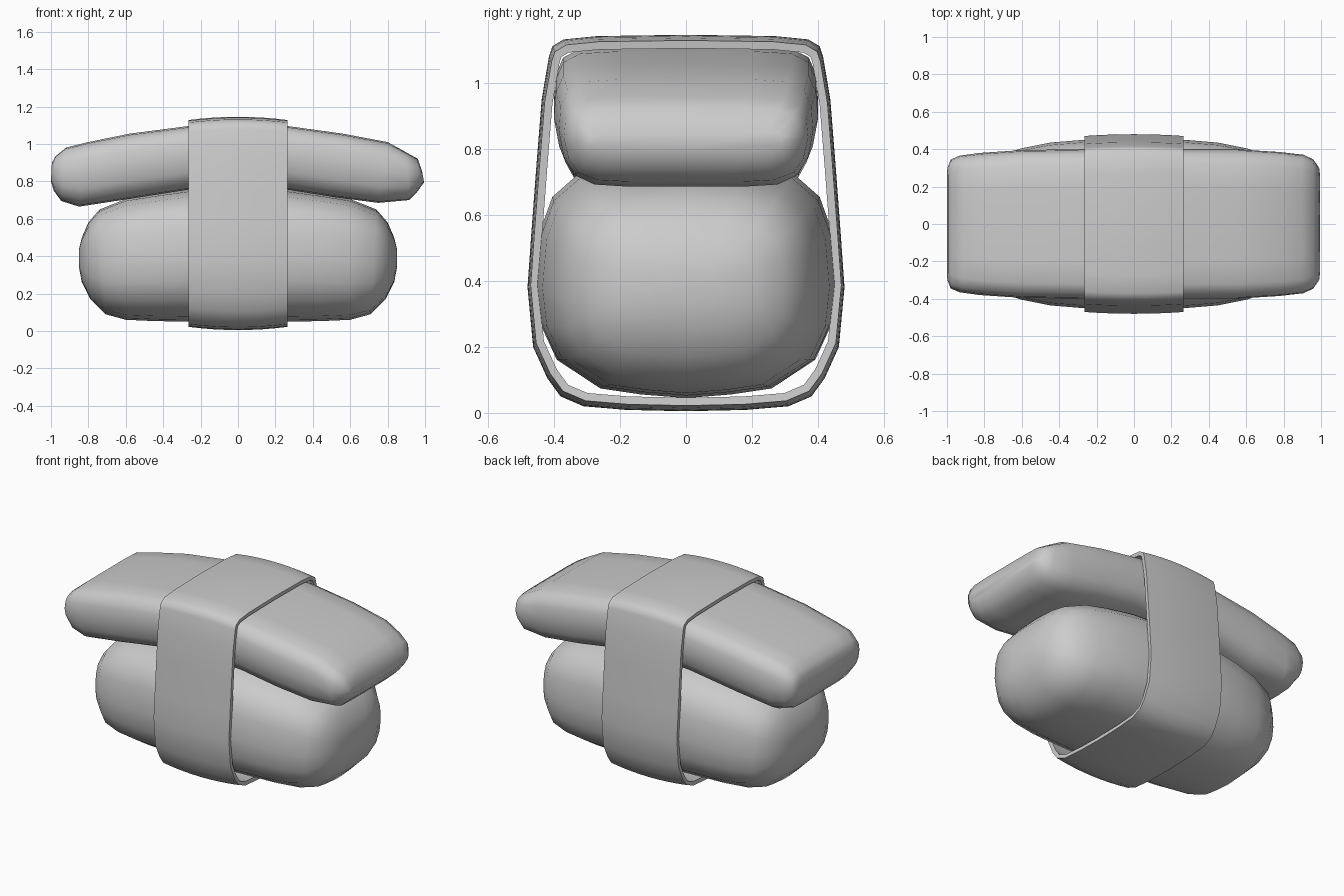
import bpy, bmesh

if "Cube" in bpy.data.objects:
    bpy.data.objects.remove(bpy.data.objects["Cube"])


def mirror_profile(half):
    """Close a half section (bottom to top, y >= 0) into a full loop."""
    return half + [(-y, z) for y, z in reversed(half[1:-1])]


def loft(name, rings, caps=True):
    bm = bmesh.new()
    loops = [[bm.verts.new(p) for p in ring] for ring in rings]
    n = len(loops[0])
    for a, b in zip(loops, loops[1:]):
        for i in range(n):
            j = (i + 1) % n
            bm.faces.new((a[i], a[j], b[j], b[i]))
    if caps:
        bm.faces.new(loops[0])
        bm.faces.new(loops[-1])
    bmesh.ops.recalc_face_normals(bm, faces=bm.faces)
    mesh = bpy.data.meshes.new(name)
    bm.to_mesh(mesh)
    bm.free()
    obj = bpy.data.objects.new(name, mesh)
    bpy.context.collection.objects.link(obj)
    return obj


def smooth(obj, angle):
    bpy.ops.object.select_all(action='DESELECT')
    obj.select_set(True)
    bpy.context.view_layer.objects.active = obj
    bpy.ops.object.shade_smooth_by_angle(angle=angle)


def body(name, half, stations):
    """Stations: x/z of section bottom, x/z of section top, half width."""
    prof = mirror_profile(half)
    rings = [[(xb + (xt - xb) * t, w * y, zb + (zt - zb) * t) for y, t in prof]
             for xb, zb, xt, zt, w in stations]
    obj = loft(name, rings)
    smooth(obj, 1.2)
    return obj


# Rice block: rounded loaf, symmetric in x
rice_half = [(0, 0), (.3, .015), (.57, .04), (.86, .16), (.97, .31), (1, .48),
             (.97, .70), (.89, .84), (.7, .945), (.4, .985), (0, 1)]
right = [(.27, .05, .27, .755, .45), (.45, .053, .45, .73, .435),
         (.60, .06, .60, .705, .405), (.71, .09, .74, .65, .365),
         (.79, .17, .80, .58, .30), (.835, .26, .835, .50, .21),
         (.85, .34, .85, .44, .10)]
left = [(-a, b, -c, d, w) for a, b, c, d, w in reversed(right)]
body("rice_block", rice_half, left + [(0, .045, 0, .77, .455)] + right)

# Topping slab: arched, with slightly different ends
slab_half = [(0, 0), (.45, 0), (.72, .02), (.88, .11), (.96, .27), (1, .52),
             (.985, .75), (.93, .90), (.80, .98), (.5, 1), (0, 1)]
body("topping_slab", slab_half, [
    (-1.0, .80, -.995, .90, .30),
    (-.985, .75, -.975, .935, .345),
    (-.945, .695, -.92, .98, .365),
    (-.85, .665, -.80, 1.01, .38),
    (-.62, .70, -.58, 1.055, .395),
    (-.27, .755, -.27, 1.095, .40),
    (0, .77, 0, 1.11, .40),
    (.27, .755, .27, 1.095, .40),
    (.52, .715, .56, 1.055, .40),
    (.75, .685, .80, 1.01, .385),
    (.915, .70, .90, .955, .37),
    (.955, .74, .962, .92, .345),
    (.995, .795, .985, .85, .30)])

# Wrapping band: slightly barrelled strip around both
band_half = [(0, .005), (.18, .009), (.31, .02), (.38, .05), (.42, .105),
             (.463, .20), (.48, .38), (.468, .55), (.453, .75), (.437, .95),
             (.415, 1.08), (.405, 1.11), (.37, 1.131), (.27, 1.141), (0, 1.145)]
prof = mirror_profile(band_half)
rings = []
for i in range(-4, 5):
    u = i / 4
    sy, sz = 1 - .02 * u * u, 1 - .03 * u * u
    rings.append([(.265 * u, y * sy, .575 + (z - .575) * sz) for y, z in prof])
band = loft("wrapping_band", rings, caps=False)
mod = band.modifiers.new("thickness", 'SOLIDIFY')
mod.thickness = .024
mod.offset = -1
mod.use_even_offset = True
bpy.ops.object.select_all(action='DESELECT')
band.select_set(True)
bpy.context.view_layer.objects.active = band
bpy.ops.object.modifier_apply(modifier="thickness")
smooth(band, .8)
